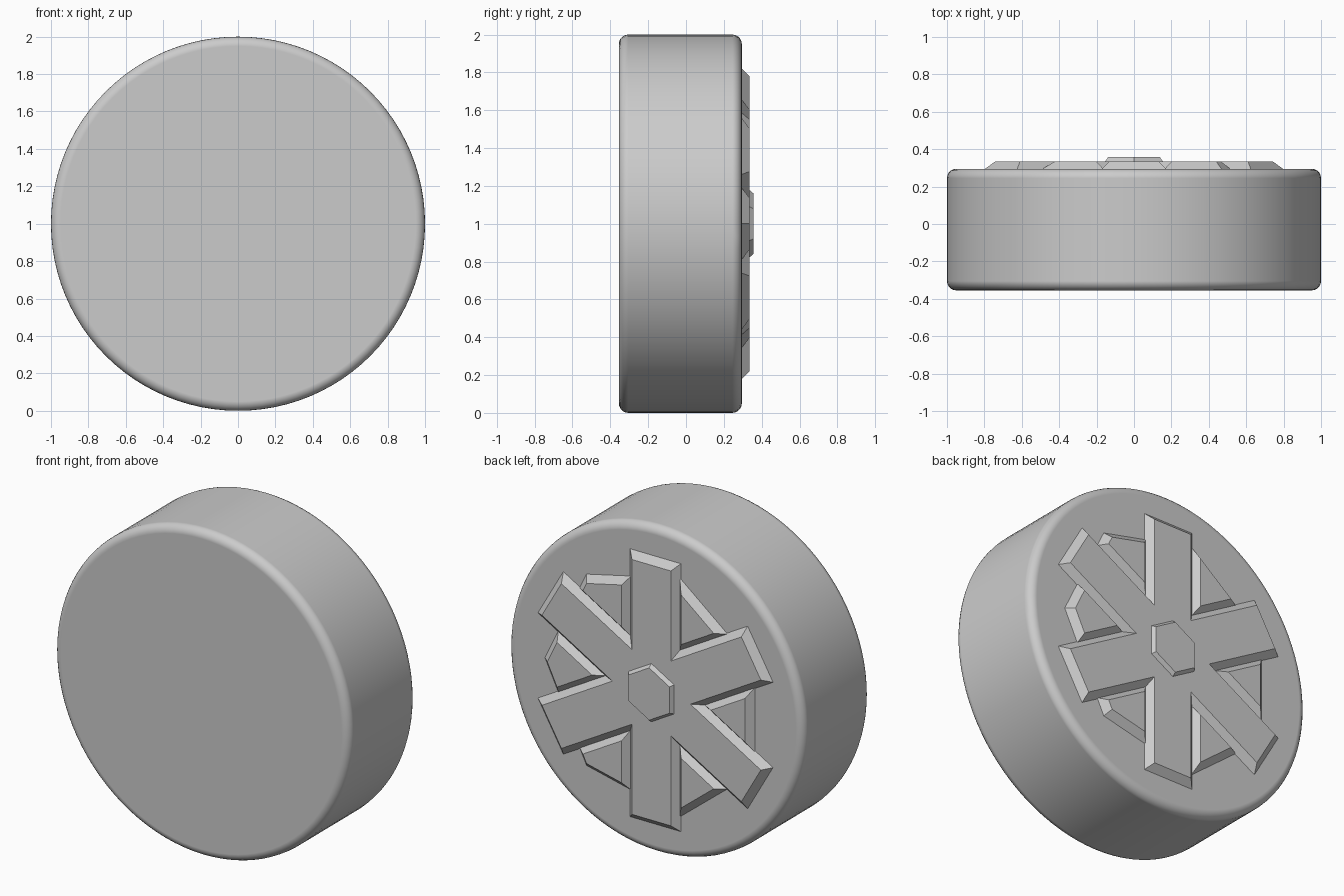
import bpy
import bmesh
from math import sin, cos, pi, radians
from mathutils import Vector

cube = bpy.data.objects.get("Cube")
if cube:
    bpy.data.objects.remove(cube, do_unlink=True)

GREY = 0.6
mat = bpy.data.materials.new("plain grey")
mat.use_nodes = True
mat.diffuse_color = (GREY, GREY, GREY, 1)
mat.node_tree.nodes["Principled BSDF"].inputs["Base Color"].default_value = (GREY, GREY, GREY, 1)

BACK = 0.295      # flat back of the wheel
RAISED = 0.335    # top of spokes and panels
SINK = 0.01       # overlap into the wheel


def ring(radius, sides, start=0.0):
    """Regular polygon as (x, z) points."""
    return [(radius * cos(start + 2 * pi * i / sides),
             radius * sin(start + 2 * pi * i / sides)) for i in range(sides)]


def loft(bm, low, high, y0, y1):
    """Closed solid between two matching outlines at depths y0 and y1."""
    a = [bm.verts.new((x, y0, z)) for x, z in low]
    b = [bm.verts.new((x, y1, z)) for x, z in high]
    bm.faces.new(a)
    bm.faces.new(b)
    for i in range(len(a)):
        j = (i + 1) % len(a)
        bm.faces.new((a[i], a[j], b[j], b[i]))


def finish(bm, name):
    bmesh.ops.recalc_face_normals(bm, faces=bm.faces[:])
    mesh = bpy.data.meshes.new(name)
    bm.to_mesh(mesh)
    bm.free()
    obj = bpy.data.objects.new(name, mesh)
    obj.location.z = 1.0
    obj.data.materials.append(mat)
    bpy.context.collection.objects.link(obj)
    return obj


# Wheel body with rounded rims
bm = bmesh.new()
loft(bm, ring(1, 96), ring(1, 96), -0.355, BACK)
wheel = finish(bm, "wheel")
bevel = wheel.modifiers.new("rounded rims", "BEVEL")
bevel.width = 0.05
bevel.segments = 5
bevel.limit_method = "ANGLE"
bevel.angle_limit = radians(40)
bevel.harden_normals = True
bpy.context.view_layer.objects.active = wheel
wheel.select_set(True)
bpy.ops.object.shade_smooth_by_angle(angle=radians(40))
wheel.select_set(False)

# Three crossing bars with sloped sides make six spokes
bm = bmesh.new()
for k in range(3):
    ang = radians(30 + 60 * k)
    along = Vector((cos(ang), sin(ang)))
    across = Vector((-sin(ang), cos(ang)))

    def bar(length, half):
        return [along * length * s + across * half * t
                for s, t in ((1, 1), (-1, 1), (-1, -1), (1, -1))]
    loft(bm, bar(0.82 + SINK, 0.172 + SINK), bar(0.78, 0.132), BACK - SINK, RAISED)
finish(bm, "spokes")

# Panels between the spokes: a sloped seven-sided plate trimmed beside each spoke
for k in range(6):
    bm = bmesh.new()
    loft(bm, ring(0.75 + SINK, 7), ring(0.705, 7), BACK - SINK, RAISED)
    for side in (-1, 1):
        ang = radians(60 * k + 30 * side)
        # unit vector across the spoke, towards the panel
        inward = Vector((sin(ang), 0, -cos(ang))) * side
        point = inward * 0.165 + Vector((0, BACK, 0))
        cut = inward - Vector((0, 0.9, 0))
        res = bmesh.ops.bisect_plane(
            bm, geom=bm.verts[:] + bm.edges[:] + bm.faces[:],
            plane_co=point, plane_no=cut, clear_inner=True)
        edges = [e for e in res["geom_cut"] if isinstance(e, bmesh.types.BMEdge)]
        bmesh.ops.contextual_create(bm, geom=edges)
    finish(bm, f"panel_{k + 1}")

# Hexagonal hub cap
bm = bmesh.new()
loft(bm, ring(0.18, 6, pi / 2), ring(0.16, 6, pi / 2), RAISED - 0.002, 0.357)
finish(bm, "hub_cap")
